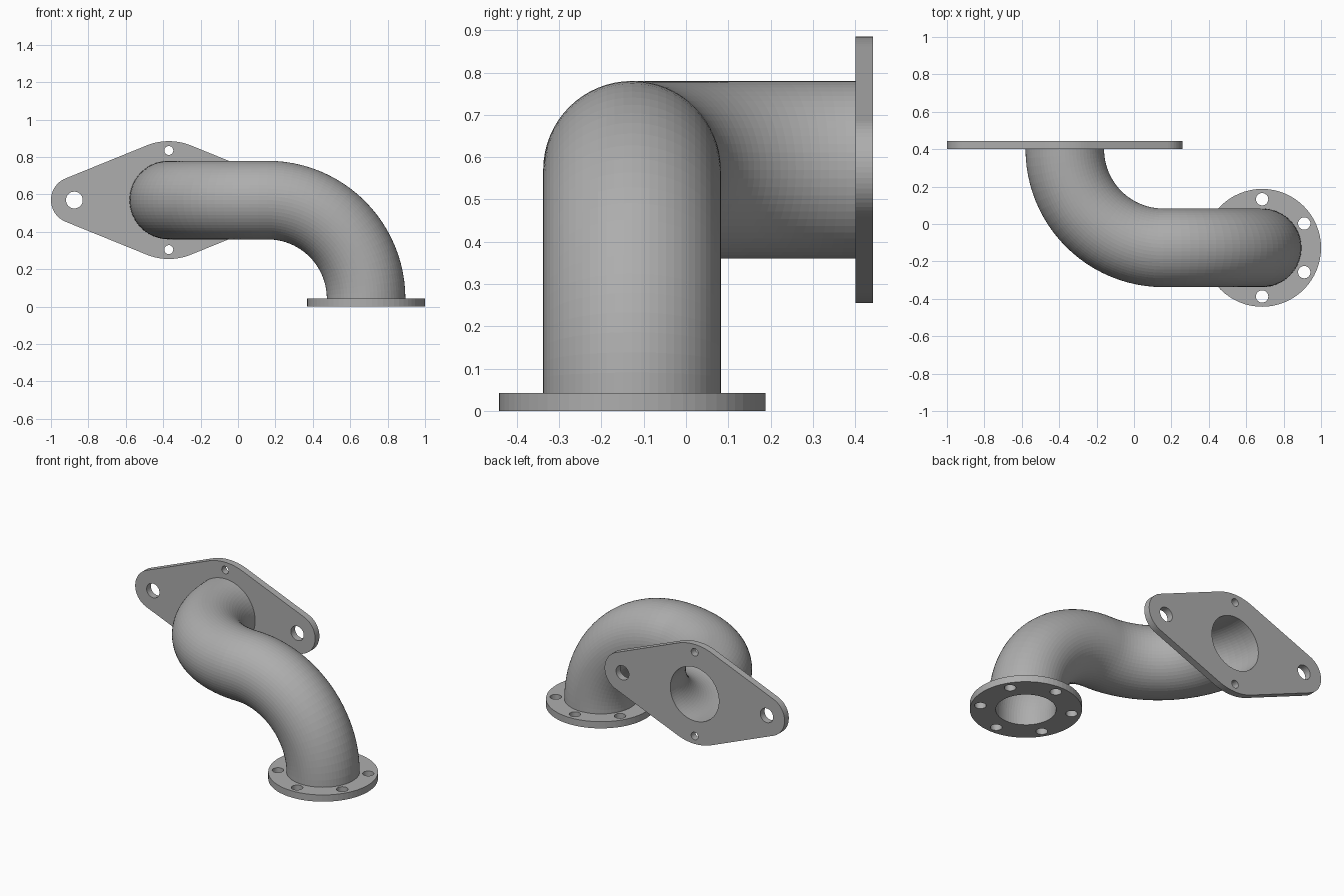
import bpy, bmesh
from math import pi, sin, cos, asin
from mathutils import Matrix, Vector

old = bpy.data.objects.get("Cube")
if old:
    bpy.data.objects.remove(old, do_unlink=True)

THICK = 0.0425            # flange thickness
BEND = 0.5275             # centreline radius of both elbows
OUTER, BORE = 0.21, 0.17  # pipe radii
FLANGE = 0.315            # flange radius
INLET = Vector((0.685, -0.1275, 0))
OUTLET = Vector((-0.37, 0.4425, 0.57))

# Single grey metal
metal = bpy.data.materials.new("grey metal")
metal.use_nodes = True
metal.diffuse_color = (0.42, 0.42, 0.42, 1)
metal.node_tree.nodes["Principled BSDF"].inputs["Base Color"].default_value = (0.42, 0.42, 0.42, 1)


def add_object(name, mesh):
    obj = bpy.data.objects.new(name, mesh)
    mesh.materials.clear()
    mesh.materials.append(metal)
    bpy.context.scene.collection.objects.link(obj)
    return obj


def arc(x, y, r, start=0, end=2 * pi, n=32, closed=True):
    steps = n if closed else n - 1
    return [(x + r * cos(start + (end - start) * i / steps),
             y + r * sin(start + (end - start) * i / steps)) for i in range(n)]


def plate(name, loops, matrix):
    """Flat plate from an outline and hole loops, spanning 0..THICK."""
    curve = bpy.data.curves.new(name + "_profile", "CURVE")
    curve.dimensions = "2D"
    curve.fill_mode = "BOTH"
    curve.extrude = THICK / 2
    for loop in loops:
        spline = curve.splines.new("POLY")
        spline.points.add(len(loop) - 1)
        for point, (x, y) in zip(spline.points, loop):
            point.co = (x, y, 0, 1)
        spline.use_cyclic_u = True
    temp = bpy.data.objects.new(name + "_temp", curve)
    mesh = bpy.data.meshes.new_from_object(temp)
    bpy.data.objects.remove(temp)
    bpy.data.curves.remove(curve)
    mesh.name = name
    bm = bmesh.new()
    bm.from_mesh(mesh)
    bmesh.ops.remove_doubles(bm, verts=bm.verts, dist=1e-5)
    bm.transform(matrix @ Matrix.Translation((0, 0, THICK / 2)))
    bmesh.ops.recalc_face_normals(bm, faces=bm.faces)
    for face in bm.faces:
        face.smooth = False
    bm.to_mesh(mesh)
    bm.free()
    return add_object(name, mesh)


# Round base flange with six bolt holes
bolts = [arc(0.26 * cos(a), 0.26 * sin(a), 0.033)
         for a in (pi / 6 + i * pi / 3 for i in range(6))]
plate("round_flange", [arc(0, 0, FLANGE, n=64), arc(0, 0, BORE, n=64)] + bolts,
      Matrix.Translation(INLET))

# Diamond outlet flange: a large circle joined by tangents to two small ones
LUG, REACH = 0.125, 0.505
tilt = asin((FLANGE - LUG) / REACH)
top = pi / 2 - tilt
outline = (arc(REACH, 0, LUG, -top, top, 24, False)
           + arc(0, 0, FLANGE, top, pi - top, 16, False)
           + arc(-REACH, 0, LUG, pi - top, pi + top, 24, False)
           + arc(0, 0, FLANGE, pi + top, 2 * pi - top, 16, False))
holes = [arc(s * REACH, 0, 0.045) for s in (-1, 1)]
holes += [arc(0, s * 0.265, 0.024) for s in (-1, 1)]
plate("diamond_flange", [outline, arc(0, 0, BORE, n=64)] + holes,
      Matrix.Translation(OUTLET) @ Matrix.Rotation(pi / 2, 4, "X"))

# Centreline frames: an upward elbow, then a sideways elbow towards the back
STEPS, SIDES = 24, 64
up, back = Vector((0, 0, 1)), Vector((0, 1, 0))
mid_x = INLET.x - BEND
frames = []
for i in range(STEPS + 1):
    a = pi / 2 * i / STEPS
    out = Vector((cos(a), 0, sin(a)))
    frames.append((Vector((mid_x, INLET.y, THICK)) + out * BEND, out, back))
for i in range(1, STEPS + 1):
    a = pi / 2 * i / STEPS
    out = Vector((-sin(a), -cos(a), 0))
    frames.append((Vector((mid_x, OUTLET.y - THICK, OUTLET.z)) + out * BEND, up, -out))

# Hollow pipe swept along the frames
bm = bmesh.new()


def ring(frame, radius):
    centre, u, v = frame
    return [bm.verts.new(centre + u * x + v * y) for x, y in arc(0, 0, radius, n=SIDES)]


def bridge(a, b):
    for i in range(SIDES):
        j = (i + 1) % SIDES
        bm.faces.new((a[i], a[j], b[j], b[i]))


walls = [[ring(f, r) for f in frames] for r in (OUTER, BORE)]
for rings in walls:
    for a, b in zip(rings, rings[1:]):
        bridge(a, b)
for end in (0, -1):
    bridge(walls[0][end], walls[1][end])
bmesh.ops.recalc_face_normals(bm, faces=bm.faces)
pipe = bpy.data.meshes.new("pipe")
bm.to_mesh(pipe)
bm.free()
add_object("pipe", pipe)
